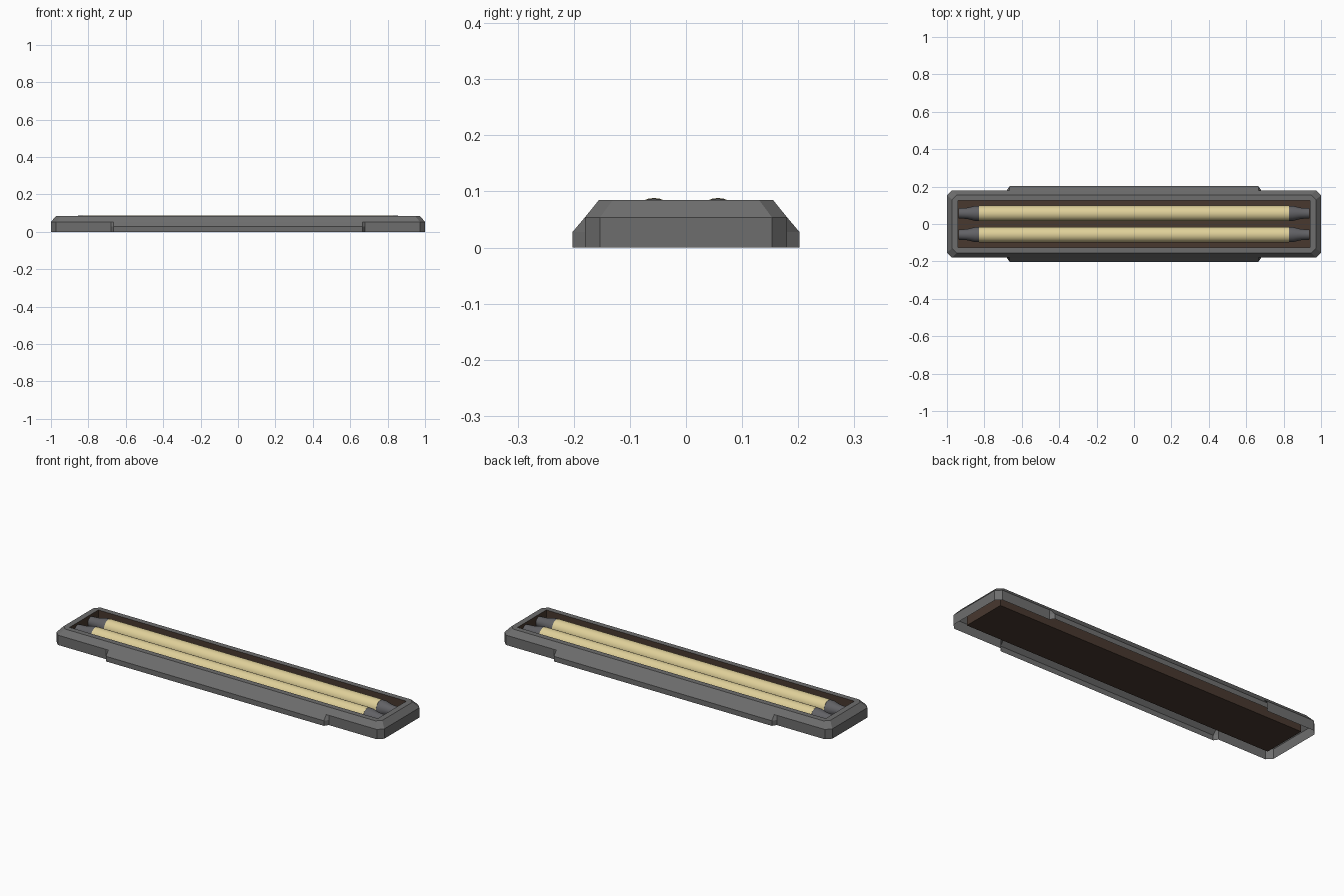
import bpy, bmesh, math

if "Cube" in bpy.data.objects:
    bpy.data.objects.remove(bpy.data.objects["Cube"])


def material(name, rgb):
    m = bpy.data.materials.new(name)
    m.diffuse_color = (*rgb, 1)
    m.use_nodes = True
    m.node_tree.nodes["Principled BSDF"].inputs["Base Color"].default_value = m.diffuse_color
    return m


GREY = material("housing grey", (0.155, 0.155, 0.155))
BROWN = material("reflector brown", (0.065, 0.04, 0.028))
CREAM = material("tube cream", (0.74, 0.63, 0.32))
DARK = material("cap grey", (0.12, 0.12, 0.13))


def finish(name, bm, mats, smooth=False):
    bmesh.ops.remove_doubles(bm, verts=bm.verts, dist=1e-5)
    me = bpy.data.meshes.new(name)
    bm.to_mesh(me)
    bm.free()
    ob = bpy.data.objects.new(name, me)
    bpy.context.collection.objects.link(ob)
    for m in mats:
        me.materials.append(m)
    if smooth:
        bpy.ops.object.select_all(action='DESELECT')
        ob.select_set(True)
        bpy.context.view_layer.objects.active = ob
        bpy.ops.object.shade_smooth_by_angle(angle=math.radians(40))
    return ob


def bridge(bm, loops):
    for a, b in zip(loops, loops[1:]):
        n = len(a)
        for i in range(n):
            j = (i + 1) % n
            bm.faces.new((a[i], a[j], b[j], b[i]))


def plan_loop(bm, hx, hy, corner, bulge, z):
    # one quarter of the plan outline, mirrored round counter-clockwise
    q = [(hx, hy - corner), (hx - corner, hy), (0.68, hy), (0.665, hy + bulge)]
    pts = (q + [(-x, y) for x, y in reversed(q)]
           + [(-x, -y) for x, y in q] + [(x, -y) for x, y in reversed(q)])
    return [bm.verts.new((x, y, z)) for x, y in pts]


# housing: thin shell, open below, sloped upper edges and wider middle
bm = bmesh.new()
bridge(bm, [plan_loop(bm, *p) for p in (
    (1.0, 0.18, 0.027, 0.022, 0.0),
    (1.0, 0.18, 0.027, 0.022, 0.028),
    (1.0, 0.18, 0.027, 0.0, 0.054),
    (0.972, 0.155, 0.025, 0.0, 0.085),
    (0.94, 0.125, 0.0, 0.0, 0.085))])
finish("housing", bm, [GREY])

# reflector pan: walls and floor behind the tubes
bm = bmesh.new()
rings = [[bm.verts.new((x * 0.94, y * 0.125, z))
          for x, y in ((1, 1), (-1, 1), (-1, -1), (1, -1))] for z in (0.085, 0.006)]
bridge(bm, rings)
bm.faces.new(rings[1])
finish("reflector_pan", bm, [BROWN])


def lathe_x(name, profile, y, z, mat, side=1, n=24):
    bm = bmesh.new()
    loops = [[bm.verts.new((side * x, y + r * math.cos(t), z + r * math.sin(t)))
              for t in (2 * math.pi * i / n for i in range(n))] for x, r in profile]
    bridge(bm, loops)
    bm.faces.new(loops[0])
    bm.faces.new(loops[-1])
    bmesh.ops.recalc_face_normals(bm, faces=bm.faces)
    return finish(name, bm, [mat], True)


# two tubes with tapered end caps
for label, y in (("front", -0.057), ("back", 0.057)):
    lathe_x(label + "_tube", [(-0.83, 0.041), (0.83, 0.041)], y, 0.0475, CREAM)
    for end, s in (("left", -1), ("right", 1)):
        lathe_x(f"{label}_{end}_cap",
                [(0.83, 0.04), (0.85, 0.04), (0.89, 0.03), (0.938, 0.027)],
                y, 0.0475, DARK, s)
